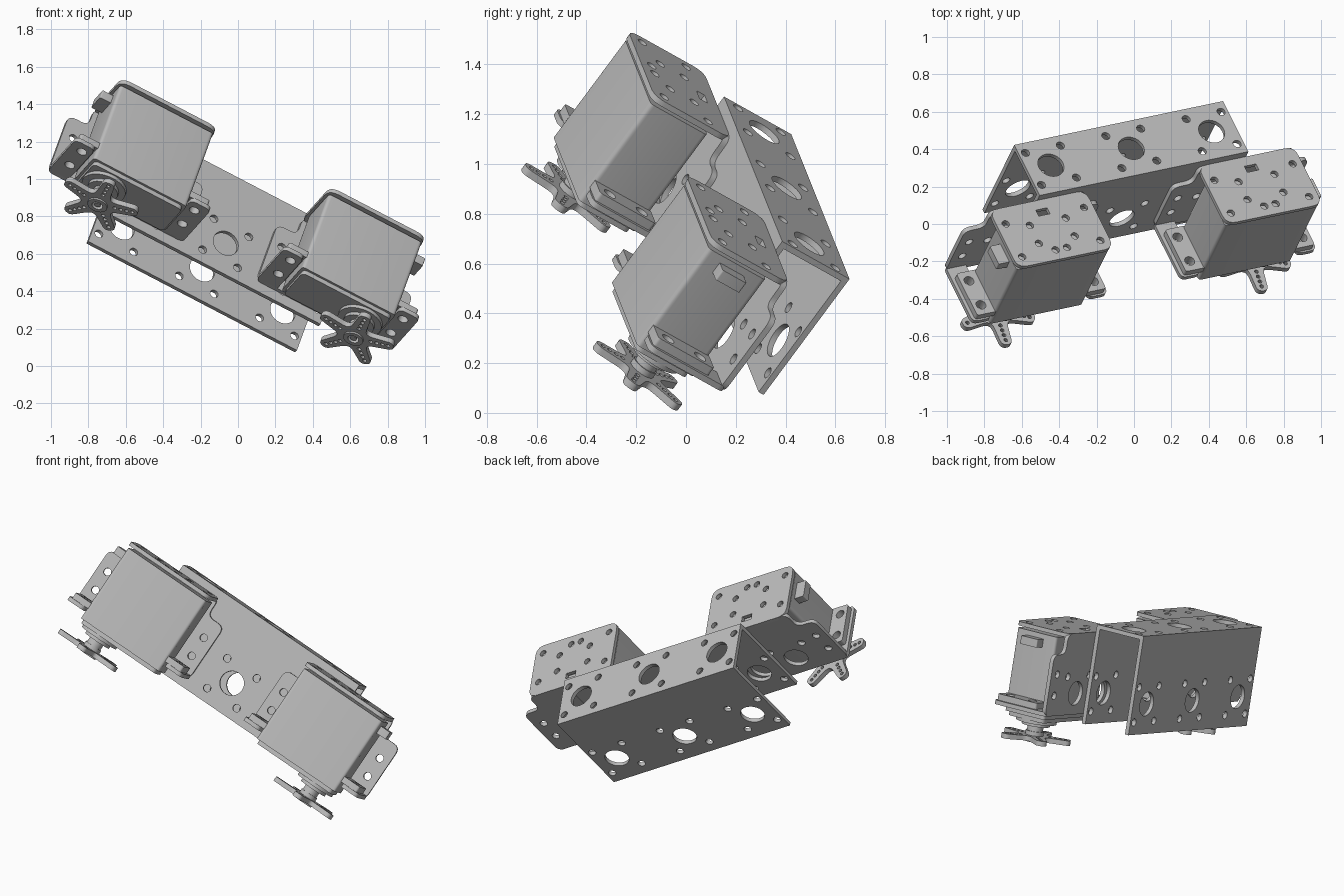
import bpy
import bmesh
from math import sin, cos, pi, radians
from mathutils import Matrix, Vector

cube = bpy.data.objects.get("Cube")
if cube:
    bpy.data.objects.remove(cube)

grey = bpy.data.materials.new("metal grey")
grey.use_nodes = True
colour = (0.5, 0.5, 0.5, 1)
grey.diffuse_color = colour
grey.node_tree.nodes["Principled BSDF"].inputs["Base Color"].default_value = colour

# Tilted frame of the assembly: length (l), width (w) and depth (d)
L = Vector((0.872, 0.183, -0.455)).normalized()
W = Vector((-0.281, -0.571, -0.770)).cross(L).normalized()
D = L.cross(W)
frame = Matrix.Translation((-0.64, 0.423, 1.12)) @ Matrix((L, W, D)).transposed().to_4x4()
parts = []


def circle(x, y, r, n=24):
    return [(x + r * cos(2 * pi * i / n), y + r * sin(2 * pi * i / n)) for i in range(n)]


def rounded(points, r):
    """Round every corner of a polygon."""
    pts = [Vector(p) for p in points]
    out = []
    for i, p in enumerate(pts):
        a, b = pts[i - 1] - p, pts[(i + 1) % len(pts)] - p
        start = p + a.normalized() * min(r, a.length * 0.49)
        end = p + b.normalized() * min(r, b.length * 0.49)
        for k in range(6):
            t = k / 5
            out.append(start * (1 - t) ** 2 + p * 2 * t * (1 - t) + end * t * t)
    return out


def rect(x0, x1, y0, y1, r=0.0):
    pts = [(x0, y0), (x1, y0), (x1, y1), (x0, y1)]
    return rounded(pts, r) if r else pts


def plate(name, outline, low, high, holes=(), upright=False):
    """Sheet with holes in the l-w plane, or in the l-d plane if upright."""
    curve = bpy.data.curves.new(name, 'CURVE')
    curve.dimensions = '2D'
    curve.fill_mode = 'BOTH'
    curve.extrude = (high - low) / 2
    for loop in [outline, *holes]:
        spline = curve.splines.new('POLY')
        spline.points.add(len(loop) - 1)
        for point, co in zip(spline.points, loop):
            point.co = (co[0], co[1], 0, 1)
        spline.use_cyclic_u = True
    temp = bpy.data.objects.new(name + " outline", curve)
    bpy.context.collection.objects.link(temp)
    deps = bpy.context.evaluated_depsgraph_get()
    mesh = bpy.data.meshes.new_from_object(temp.evaluated_get(deps))
    bpy.data.objects.remove(temp)
    bpy.data.curves.remove(curve)
    bm = bmesh.new()
    bm.from_mesh(mesh)
    bmesh.ops.remove_doubles(bm, verts=bm.verts, dist=0.0001)
    bmesh.ops.recalc_face_normals(bm, faces=bm.faces)
    bm.to_mesh(mesh)
    bm.free()
    mesh.materials.clear()
    mesh.materials.append(grey)
    obj = bpy.data.objects.new(name, mesh)
    bpy.context.collection.objects.link(obj)
    mid = (low + high) / 2
    if upright:
        local = Matrix.Translation((0, mid, 0)) @ Matrix.Rotation(pi / 2, 4, 'X')
    else:
        local = Matrix.Translation((0, 0, mid))
    obj.matrix_world = frame @ local
    parts.append(obj)


def hole_group(x, y):
    """Large hole with four small ones in a square around it."""
    small = [circle(x + i * 0.107, y + j * 0.107, 0.023, 16) for i in (-1, 1) for j in (-1, 1)]
    return [circle(x, y, 0.073, 32)] + small


# U-shaped channel
length, width, depth, sheet = 1.28, 0.338, 0.604, 0.025
stations = (0.147, 0.64, 1.133)
top_holes = [h for s in stations for h in hole_group(s, width / 2)]
side_holes = [h for s in stations for h in hole_group(s, 0.42)]
plate("channel_top", rect(0, length, 0, width), 0, sheet, top_holes)
side = rect(0, length, sheet, depth)
plate("channel_back", side, 0, sheet, side_holes, True)
plate("channel_front", side, width - sheet, width, side_holes, True)

AXIS_W = 0.565


def servo_unit(tag, s):
    """Servo and its bracket; s mirrors it along the channel."""
    c = length / 2 + s * length / 2

    def name(part):
        return tag + "_" + part

    def box(u0, u1, w0, w1, r):
        a, b = sorted((c + s * u0, c + s * u1))
        return rect(a, b, w0, w1, r)

    # Bracket end plate
    holes = [circle(c + u, w, 0.021, 16) for u in (-0.24, 0.24) for w in (0.44, 0.66)]
    holes += [circle(c + u, w, 0.021, 16) for u in (-0.11, 0.11) for w in (0.48, 0.60)]
    holes += [circle(c + u, 0.66, 0.021, 16) for u in (-0.035, 0.035)]
    holes.append(rect(c - 0.035, c + 0.035, 0.395, 0.435))
    plate(name("bracket_end"), box(-0.295, 0.295, width, 0.722, 0.06), 0.046, 0.07, holes)

    # Bracket back plate with two ears
    half = [(0.295, 0.048), (0.295, 0.17), (0.415, 0.17), (0.415, 0.545)]
    shape = [(c + u, d) for u, d in half] + [(c - u, d) for u, d in reversed(half)]
    holes = [circle(c + u, 0.415, 0.073, 32) for u in (-0.12, 0.12)]
    holes += [circle(c + u, 0.31, 0.023, 16) for u in (-0.23, 0, 0.23)]
    holes += [circle(c + u, d, 0.023, 16) for u in (-0.35, 0.35) for d in (0.29, 0.42)]
    plate(name("bracket_back"), rounded(shape, 0.045), width, width + sheet, holes, True)

    # Mounting flanges and servo tabs, drilled alike
    for side_name, k in (("inner", -1), ("outer", 1)):
        holes = [circle(c + s * k * 0.345, AXIS_W + v, 0.028, 16) for v in (-0.08, 0.08)]
        plate(name(side_name + "_flange"), box(k * 0.295, k * 0.415, width, 0.715, 0.035),
              0.52, 0.545, holes)
        plate(name(side_name + "_tab"), box(k * 0.27, k * 0.395, 0.425, 0.705, 0.015),
              0.482, 0.52, holes)

    # Servo case, lid and lead
    plate(name("servo_case"), box(-0.285, 0.285, 0.425, 0.71, 0.02), 0.085, 0.59)
    plate(name("servo_lid"), box(-0.27, 0.27, 0.44, 0.695, 0.03), 0.59, 0.615)
    plate(name("servo_lead"), box(0.275, 0.35, 0.515, 0.635, 0.008), 0.115, 0.165)

    # Output shaft
    x = c + s * 0.145
    plate(name("gear_boss"), circle(x, AXIS_W, 0.122, 40), 0.615, 0.635)
    plate(name("shaft_collar"), circle(x, AXIS_W, 0.085, 32), 0.635, 0.655)
    plate(name("shaft"), circle(x, AXIS_W, 0.048), 0.655, 0.72)

    # Five-armed horn
    star, holes = [], [circle(x, AXIS_W, 0.03, 20)]
    centre = Vector((x, AXIS_W))
    for k in range(5):
        a = radians(-7 + 72 * k)
        along, across = Vector((sin(a), cos(a))), Vector((cos(a), -sin(a)))
        for r, h in ((0.085, -0.042), (0.221, -0.031), (0.221, 0.031), (0.085, 0.042)):
            star.append(centre + along * r + across * h)
        for r in (0.095, 0.127, 0.159, 0.191):
            holes.append(circle(*(centre + along * r), 0.011, 12))
    plate(name("horn"), rounded(star, 0.03), 0.715, 0.745, holes)
    plate(name("horn_hub"), circle(x, AXIS_W, 0.055), 0.69, 0.755, [circle(x, AXIS_W, 0.03, 20)])
    plate(name("horn_screw"), circle(x, AXIS_W, 0.018, 16), 0.72, 0.75)


servo_unit("left", 1)
servo_unit("right", -1)

# Smooth the round edges only
bpy.ops.object.select_all(action='DESELECT')
for obj in parts:
    obj.select_set(True)
bpy.context.view_layer.objects.active = parts[0]
bpy.ops.object.shade_smooth_by_angle(angle=radians(30))
